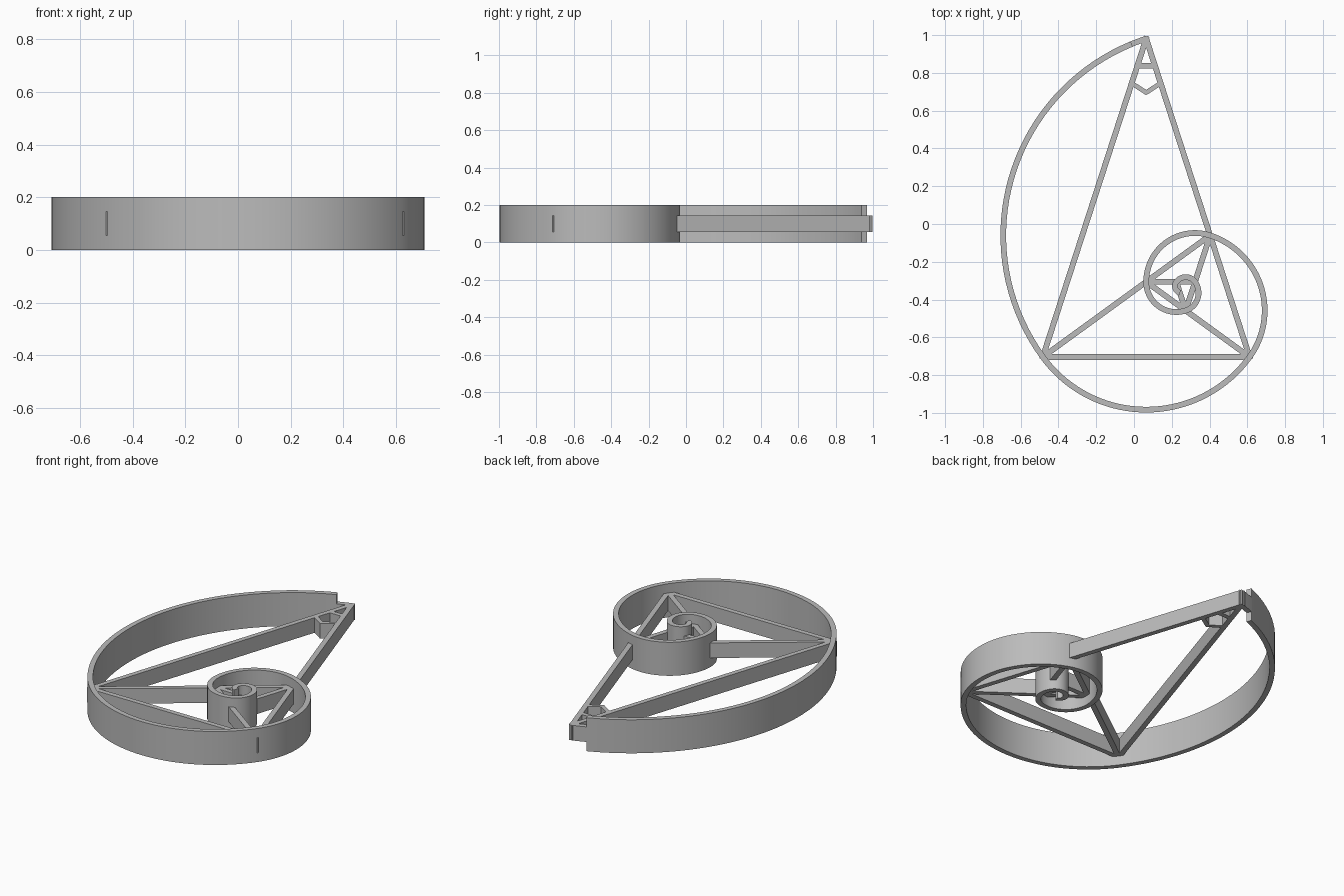
import bpy, bmesh, math
from mathutils import Vector

if "Cube" in bpy.data.objects:
    bpy.data.objects.remove(bpy.data.objects["Cube"])

L = 1.095                       # base of the largest golden triangle
PHI = (1 + 5 ** 0.5) / 2
W = 0.03                        # wall thickness
TALL = (0.0, 0.2)               # spiral heights
LOW = (0.055, 0.145)            # strut heights

mat = bpy.data.materials.new("grey")
mat.diffuse_color = (0.5, 0.5, 0.5, 1)
mat.use_nodes = True
mat.node_tree.nodes["Principled BSDF"].inputs["Base Color"].default_value = mat.diffuse_color

# Nested golden triangle corners: each new corner splits an older side
corner_b = Vector((-0.483, -0.704))
corners = [corner_b + Vector((L / 2, L / 2 * math.tan(math.radians(72)))),
           corner_b, corner_b + Vector((L, 0))]
while len(corners) < 11:
    a, b, c = corners[-3:]
    corners.append(c + (a - c) / PHI ** 2)


def ribbon(name, left, right, heights):
    """Solid strip between two plan outlines, extruded over a height range."""
    bm = bmesh.new()
    rings = []
    for p, q in zip(left, right):
        rings.append([bm.verts.new((v.x, v.y, z)) for v, z in
                      ((p, heights[0]), (q, heights[0]), (q, heights[1]), (p, heights[1]))])
    for r, s in zip(rings, rings[1:]):
        for i in range(4):
            j = (i + 1) % 4
            bm.faces.new((r[i], r[j], s[j], s[i]))
    bm.faces.new(rings[0])
    bm.faces.new(rings[-1])
    bmesh.ops.recalc_face_normals(bm, faces=bm.faces)
    mesh = bpy.data.meshes.new(name)
    bm.to_mesh(mesh)
    bm.free()
    mesh.materials.append(mat)
    for f in mesh.polygons:
        f.use_smooth = True
    mesh.set_sharp_from_angle(angle=math.radians(30))
    ob = bpy.data.objects.new(name, mesh)
    bpy.context.collection.objects.link(ob)
    return ob


def strut(name, p, q, width=W, extend=0.0):
    d = (q - p).normalized()
    n = Vector((-d.y, d.x)) * width / 2
    ends = [p - d * extend, q + d * extend]
    ribbon(name, [e + n for e in ends], [e - n for e in ends], LOW)


def arc(k, start=0.0, end=108.0, steps=36):
    """Inner and outer points of the k-th 108 degree spiral arc."""
    centre = corners[k + 3]
    radius = L / PHI ** k
    inner, outer = [], []
    for i in range(steps + 1):
        t = math.radians(108 + 108 * k + start + (end - start) * i / steps)
        u = Vector((math.cos(t), math.sin(t)))
        inner.append(centre + u * (radius - W / 2))
        outer.append(centre + u * (radius + W / 2))
    return inner, outer


# Tall spiral wall, stopping just short of the apex
inner, outer = [], []
for k in range(8):
    i, o = arc(k, start=4.3 if k == 0 else 0)
    skip = 0 if k == 0 else 1
    inner += i[skip:]
    outer += o[skip:]
ribbon("spiral_wall", inner, outer, TALL)

# Low end of the spiral that meets the apex
ribbon("spiral_tip", *arc(0, 0, 4.6, 4), LOW)

# Large triangle
A, B, C = corners[:3]
strut("left_side", A, B, extend=0.012)
strut("right_side", A, C, extend=0.012)
strut("base_side", B, C)

# Bisecting struts of the smaller triangles
for k in range(1, 6):
    strut(f"bisector_{k}", corners[k], corners[k + 2])

# Hanging loop below the apex
x = A.x
strut("loop_bar", Vector((x - 0.043, 0.838)), Vector((x + 0.043, 0.838)), 0.027)
for side, s in (("left", -1), ("right", 1)):
    strut(f"loop_{side}", Vector((x + s * 0.076, 0.745)), Vector((x, 0.696)), 0.024, 0.006)
